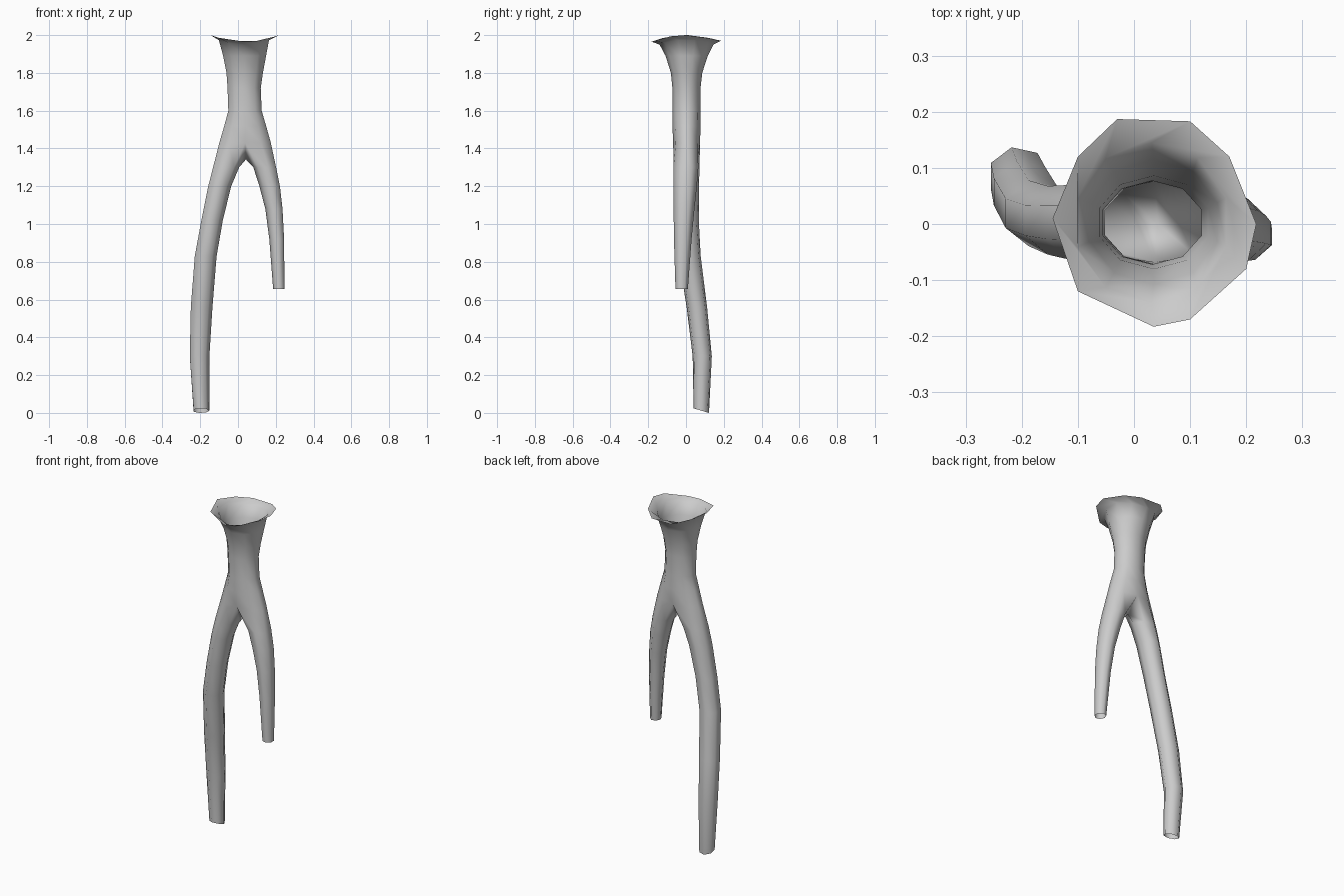
import bpy, bmesh, math

if "Cube" in bpy.data.objects:
    bpy.data.objects.remove(bpy.data.objects["Cube"])

bm = bmesh.new()
N = 10   # sides of the trunk
L = 7    # sides of each leg (half the trunk plus one crotch point)


def trunk_ring(z, x0, x1, y0, y1, sag=0.0):
    """Ring filling the given extents, counter-clockwise from the back."""
    ring = []
    for i in range(N):
        a = math.pi / 2 + 2 * math.pi * i / N
        x = (x0 + x1) / 2 + (x1 - x0) / 2 * 1.02 * math.cos(a)
        y = (y0 + y1) / 2 + (y1 - y0) / 2 * math.sin(a)
        ring.append(bm.verts.new((x, y, z - sag * math.sin(a) ** 2)))
    return ring


def leg_ring(side, z, x0, x1, y0, y1, tilt=0.0):
    """Ring starting at the inner side; side is -1 for left, 1 for right."""
    ring = []
    for i in range(L):
        a = 2 * math.pi * i / L + (0 if side < 0 else math.pi)
        x = (x0 + x1) / 2 + (x1 - x0) / 2 * 1.03 * math.cos(a)
        dy = (y1 - y0) / 2 * 1.02 * math.sin(a)
        ring.append(bm.verts.new((x, (y0 + y1) / 2 + dy, z - tilt * dy)))
    return ring


def bridge(a, b):
    n = len(a)
    for i in range(n):
        j = (i + 1) % n
        bm.faces.new((a[i], b[i], b[j], a[j]))


# flared rim, higher at the left and right
rim = [(.1, .183), (-.03, .187), (-.1, .12), (-.145, .01), (-.1, -.12),
       (.035, -.183), (.1, -.17), (.2, -.08), (.218, 0), (.17, .12)]
prev = [bm.verts.new((x, y, 1.965 + 0.035 * min(1, ((x - .037) / .18) ** 2)))
        for x, y in rim]

# funnel and trunk
for spec in [(1.975, -.105, .168, -.14, .145, .025),
             (1.89, -.082, .152, -.108, .115),
             (1.80, -.064, .135, -.08, .086),
             (1.72, -.058, .123, -.072, .077),
             (1.60, -.054, .128, -.072, .077),
             (1.52, -.076, .152, -.072, .076),
             (1.43, -.103, .178, -.068, .075)]:
    ring = trunk_ring(*spec)
    bridge(prev, ring)
    prev = ring

# split into two legs that share the crotch point
crotch = bm.verts.new((.042, 0, 1.342))
half = N // 2
legs = {
    -1: ([crotch] + prev[:half + 1],
         [(1.30, -.137, .004, -.066, .071), (1.20, -.162, -.038, -.064, .07),
          (1.02, -.198, -.082, -.055, .068), (.83, -.233, -.115, -.04, .078),
          (.56, -.254, -.137, .003, .112), (.30, -.259, -.153, .035, .137),
          (.012, -.238, -.153, .04, .122, .3)]),
    1: ([crotch] + prev[half:] + prev[:1],
        [(1.30, .083, .206, -.066, .066), (1.20, .115, .226, -.067, .058),
         (1.08, .146, .239, -.066, .045), (.92, .167, .247, -.064, .03),
         (.655, .187, .248, -.056, .01)]),
}
for side, (start, specs) in legs.items():
    last = start
    for spec in specs:
        ring = leg_ring(side, *spec)
        bridge(last, ring)
        last = ring

bmesh.ops.recalc_face_normals(bm, faces=bm.faces[:])
mesh = bpy.data.meshes.new("forked_tube")
bm.to_mesh(mesh)
bm.free()
tube = bpy.data.objects.new("forked_tube", mesh)
bpy.context.collection.objects.link(tube)
bpy.context.view_layer.objects.active = tube
tube.select_set(True)
bpy.ops.object.shade_smooth()
